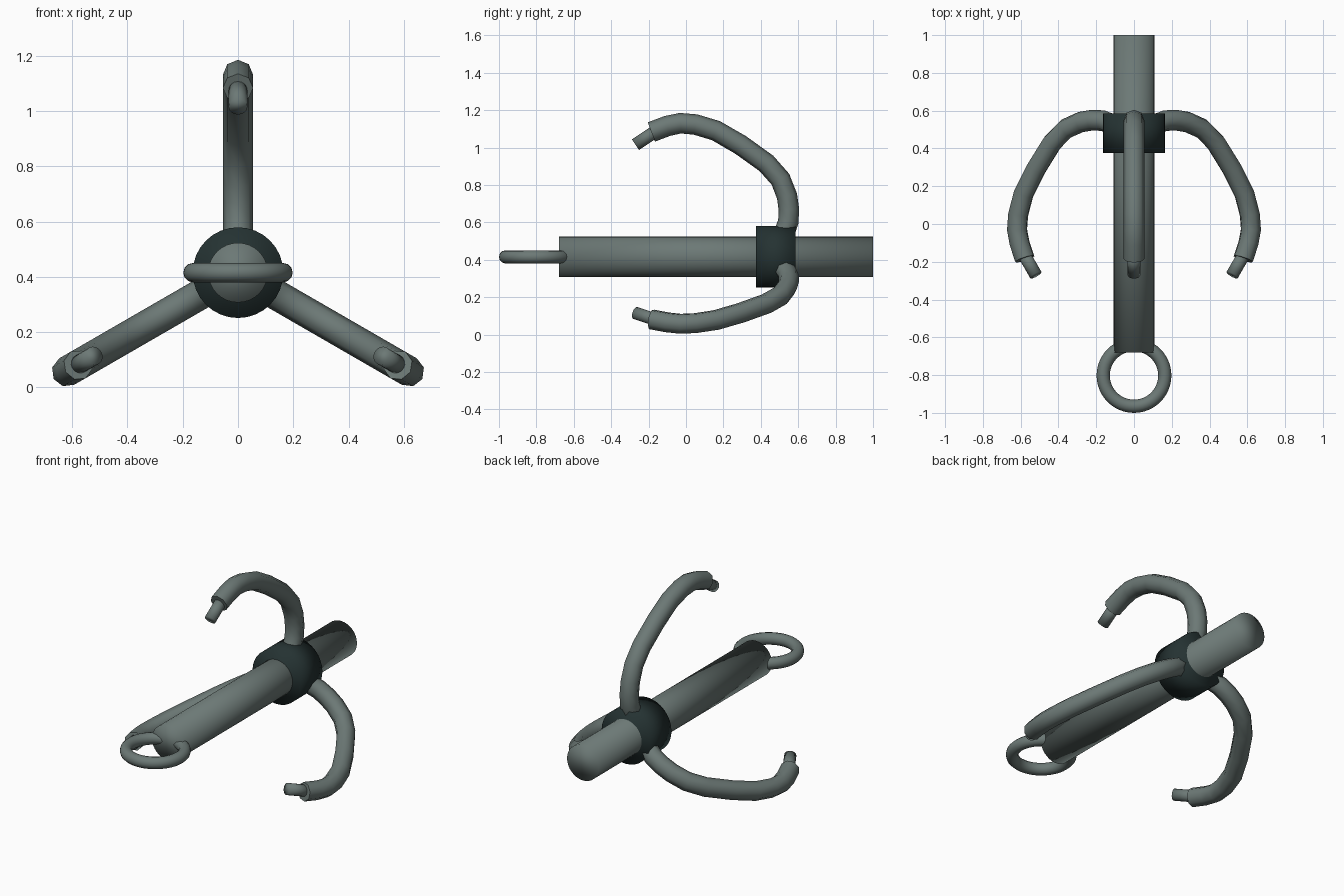
import bpy
from math import pi
from mathutils import Matrix, Vector

cube = bpy.data.objects.get("Cube")
if cube:
    bpy.data.objects.remove(cube, do_unlink=True)

AXIS_Z = 0.415


def material(name, rgb):
    mat = bpy.data.materials.new(name)
    mat.use_nodes = True
    mat.diffuse_color = (*rgb, 1)
    mat.node_tree.nodes["Principled BSDF"].inputs["Base Color"].default_value = (*rgb, 1)
    return mat


steel = material("grey steel", (0.15, 0.19, 0.18))
dark_steel = material("dark steel", (0.018, 0.032, 0.032))


def finish(name, mat):
    obj = bpy.context.object
    obj.name = name
    obj.data.materials.append(mat)
    bpy.ops.object.shade_smooth()
    return obj


def rod(name, start, end, radius, sides, mat):
    start, end = Vector(start), Vector(end)
    span = end - start
    bpy.ops.mesh.primitive_cylinder_add(
        vertices=sides, radius=radius, depth=span.length,
        location=(start + end) / 2,
        rotation=span.to_track_quat("Z", "Y").to_euler())
    return finish(name, mat)


def tube(name, points, radius, mat):
    curve = bpy.data.curves.new(name, "CURVE")
    curve.dimensions = "3D"
    curve.bevel_depth = radius
    curve.bevel_resolution = 2
    curve.use_fill_caps = True
    spline = curve.splines.new("POLY")
    spline.points.add(len(points) - 1)
    for p, co in zip(spline.points, points):
        p.co = (*co, 1)
    obj = bpy.data.objects.new(name, curve)
    bpy.context.collection.objects.link(obj)
    bpy.ops.object.select_all(action="DESELECT")
    bpy.context.view_layer.objects.active = obj
    obj.select_set(True)
    bpy.ops.object.convert(target="MESH")
    return finish(name, mat)


# Shaft and the collar that holds the hooks
rod("shaft", (0, -0.68, AXIS_Z), (0, 1, AXIS_Z), 0.108, 32, steel)
rod("collar", (0, 0.375, AXIS_Z), (0, 0.585, AXIS_Z), 0.164, 32, dark_steel)

# Rope ring
bpy.ops.mesh.primitive_torus_add(
    major_radius=0.163, minor_radius=0.035, major_segments=48,
    minor_segments=12, location=(0, -0.802, AXIS_Z))
finish("rope_ring", steel)

# Hook path as (y, distance from the shaft axis)
hook_path = [(0.50, 0.08), (0.53, 0.14), (0.547, 0.19), (0.55, 0.255), (0.54, 0.325),
             (0.505, 0.415), (0.43, 0.50), (0.29, 0.60), (0.16, 0.675),
             (0.05, 0.708), (-0.03, 0.715), (-0.10, 0.70), (-0.185, 0.668)]

for i, side in enumerate(("top", "right", "left")):
    turn = Matrix.Rotation(-i * 2 * pi / 3, 4, "Y")
    place = Matrix.Translation((0, 0, AXIS_Z)) @ turn
    arm = tube(side + "_hook_arm", [(0, y, r) for y, r in hook_path], 0.055, steel)
    tip = rod(side + "_hook_tip", (0, -0.15, 0.68), (0, -0.27, 0.60), 0.034, 16, steel)
    for part in (arm, tip):
        part.matrix_world = place @ part.matrix_basis
